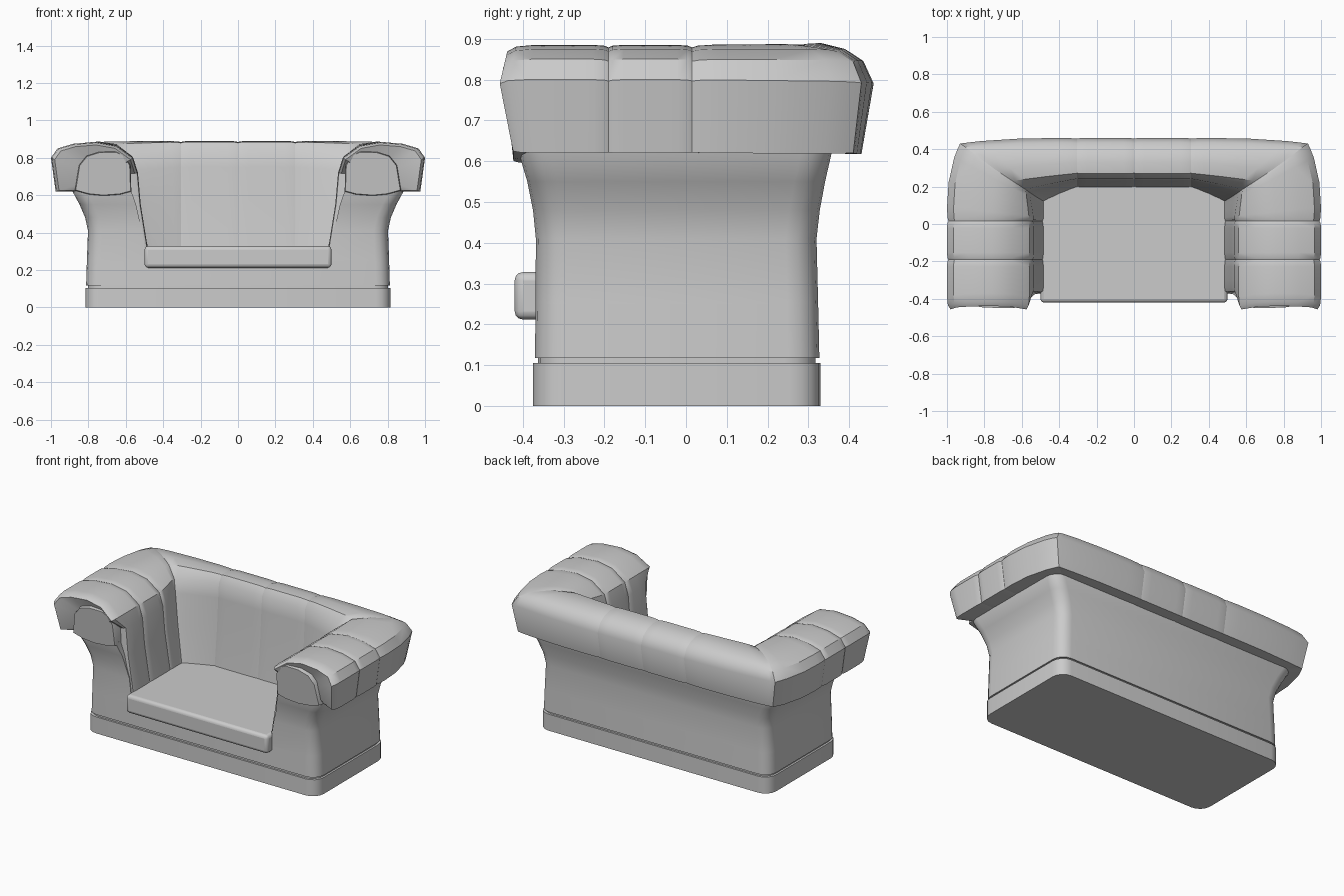
import bpy, bmesh, math

cube = bpy.data.objects.get("Cube")
if cube:
    bpy.data.objects.remove(cube, do_unlink=True)

# One upholstery colour
grey = bpy.data.materials.new("grey upholstery")
grey.use_nodes = True
COLOUR = (0.6, 0.6, 0.6, 1)
grey.diffuse_color = COLOUR
grey.node_tree.nodes["Principled BSDF"].inputs["Base Color"].default_value = COLOUR


def finish(name, bm, angle=35, bevel=0, mirror=False):
    bmesh.ops.recalc_face_normals(bm, faces=bm.faces)
    mesh = bpy.data.meshes.new(name)
    bm.to_mesh(mesh)
    bm.free()
    mesh.materials.append(grey)
    obj = bpy.data.objects.new(name, mesh)
    bpy.context.collection.objects.link(obj)
    if bevel:
        mod = obj.modifiers.new("soft edges", 'BEVEL')
        mod.width, mod.segments = bevel, 3
        mod.limit_method, mod.angle_limit = 'ANGLE', math.radians(50)
    if mirror:
        obj.modifiers.new("other side", 'MIRROR').use_clip = False
    bpy.ops.object.select_all(action='DESELECT')
    obj.select_set(True)
    bpy.context.view_layer.objects.active = obj
    bpy.ops.object.shade_smooth_by_angle(angle=math.radians(angle))
    return obj


def loft(rings, fan_end=None):
    """Skin a row of closed rings and cap both ends."""
    bm = bmesh.new()
    rows = [[bm.verts.new(p) for p in ring] for ring in rings]
    n = len(rows[0])
    for a, b in zip(rows, rows[1:]):
        for i in range(n):
            j = (i + 1) % n
            bm.faces.new((a[i], a[j], b[j], b[i]))
    bm.faces.new(rows[0])
    if fan_end:
        tip = bm.verts.new(fan_end)
        for i in range(n):
            bm.faces.new((rows[-1][i], rows[-1][(i + 1) % n], tip))
    else:
        bm.faces.new(rows[-1])
    return bm


def mix(a, b, t):
    return a + (b - a) * t


# Base and body outlines
def outer(hx, front, back, r=0.075, steps=4):
    """Rounded outline, starting and ending at the middle of the front."""
    corners = [(hx - r, front + r, -90), (hx - r, back - r, 0),
               (r - hx, back - r, 90), (r - hx, front + r, 180)]
    pts = []
    for cx, cy, start in corners:
        for k in range(steps + 1):
            a = math.radians(start + 90 * k / steps)
            pts.append((cx + r * math.cos(a), cy + r * math.sin(a)))
    return pts


def ring_at(z, hx, front, back, inner=None):
    pts = outer(hx, front, back)
    if inner:
        pts += [(-inner, front), (-inner, 0.26), (inner, 0.26), (inner, front)]
    return [(x, y, z) for x, y in pts]


finish("plinth", loft([ring_at(0, 0.815, -0.375, 0.33),
                       ring_at(0.105, 0.815, -0.375, 0.33)]))
finish("groove", loft([ring_at(0.09, 0.803, -0.363, 0.318),
                       ring_at(0.13, 0.803, -0.363, 0.318)]))
finish("lower_body", loft([ring_at(0.117, 0.812, -0.37, 0.327),
                           ring_at(0.25, 0.808, -0.369, 0.324)]))
flare = [(0.25, 0.808, -0.369, 0.324, 0.49), (0.41, 0.802, -0.368, 0.32, 0.51),
         (0.48, 0.817, -0.375, 0.328, 0.53), (0.55, 0.847, -0.389, 0.341, 0.545),
         (0.62, 0.885, -0.41, 0.357, 0.57), (0.635, 0.885, -0.41, 0.357, 0.57)]
finish("upper_body", loft([ring_at(*f) for f in flare]))

# Matching cross-sections: arm (x, z), back (y, z) and the corner where they meet
ARM = [(0.84, 0.62), (0.975, 0.62), (1.0, 0.80), (0.965, 0.85), (0.88, 0.875), (0.76, 0.885),
       (0.65, 0.865), (0.56, 0.80), (0.535, 0.72), (0.52, 0.55), (0.48, 0.30), (0.60, 0.29)]
BACK = [(0.33, 0.62), (0.43, 0.617), (0.46, 0.79), (0.435, 0.845), (0.39, 0.875), (0.33, 0.89),
        (0.27, 0.885), (0.24, 0.84), (0.233, 0.75), (0.22, 0.55), (0.195, 0.30), (0.28, 0.29)]
CORNER = [(0.80, 0.33), (0.90, 0.41), (0.93, 0.43), (0.90, 0.41), (0.85, 0.37), (0.74, 0.29),
          (0.65, 0.23), (0.58, 0.185), (0.56, 0.17), (0.53, 0.15), (0.48, 0.12), (0.55, 0.25)]
SEAM = [(0, 0.97), (0.05, 0.99), (0.18, 1), (0.5, 1), (0.82, 1), (0.95, 0.99), (1, 0.97)]


def pinch(profile, s, centre):
    return [(mix(centre[0], u, s), mix(centre[1], z, s)) for u, z in profile]


def arm_section(s):
    return pinch(ARM, s, (0.75, 0.68))


def back_section(s):
    return pinch(BACK, s, (0.33, 0.70))


# Rolled arms: front, middle and corner sections
finish("arm_middle", loft([[(x, mix(-0.19, 0.015, t), z) for x, z in arm_section(s)]
                           for t, s in SEAM]), mirror=True)


def arm_end(scale, nose, low):
    """End ring that leans forward around the roll and stays back at the inner panel."""
    pts = []
    for i, (x, z) in enumerate(arm_section(scale)):
        lean = 0.035 * max(0, 1 - abs(z - 0.78) / 0.15)
        pts.append((x, nose - lean if 0 < i < 8 else low, z))
    return pts


front = [[(x, mix(-0.19, -0.40, t), z) for x, z in arm_section(s)] for t, s in SEAM[:4]]
front += [arm_end(1, -0.36, -0.34), arm_end(0.98, -0.405, -0.36), arm_end(0.92, -0.424, -0.365)]
finish("arm_front", loft(front, fan_end=(0.72, -0.37, 0.70)), mirror=True)

arm_wing, back_wing = [], []
for t, s in SEAM:
    a_ring, b_ring = [], []
    for i in range(len(ARM)):
        (x, za), (y, zb), (cx, cy) = arm_section(s)[i], back_section(s)[i], CORNER[i]
        zc = (za + zb) / 2
        bend = 3 if i < 5 else 1.2
        a_ring.append((mix(x, cx, t ** bend), mix(0.015, cy, t), mix(za, zc, t)))
        b_ring.append((mix(0.305, cx, t), mix(y, cy, t ** bend), mix(zb, zc, t)))
    arm_wing.append(a_ring)
    back_wing.append(b_ring)
finish("arm_corner", loft(arm_wing), mirror=True)
finish("back_corner", loft(back_wing), mirror=True)

# Centre back cushions
finish("back_middle", loft([[(mix(0, 0.305, t), y, z) for y, z in back_section(s)]
                            for t, s in SEAM]), mirror=True)

# Scroll panels on the arm fronts
SCROLL = [(0.57, 0.62), (0.575, 0.76), (0.60, 0.81), (0.65, 0.833), (0.74, 0.832), (0.81, 0.81),
          (0.85, 0.76), (0.872, 0.625), (0.80, 0.605), (0.72, 0.597), (0.63, 0.604)]
rings = []
for s, y in [(1, -0.36), (1, -0.41), (0.97, -0.423)]:
    rings.append([(mix(0.72, x, s), y - 0.12 * max(0, z - 0.62) * (y < -0.4), mix(0.71, z, s))
                  for x, z in SCROLL])
finish("arm_scroll", loft(rings), mirror=True)

# Seat cushion
bm = bmesh.new()
bmesh.ops.create_cube(bm, size=1)
for v in bm.verts:
    v.co = (v.co.x, mix(-0.42, 0.24, v.co.y + 0.5), mix(0.212, 0.328, v.co.z + 0.5))
finish("seat_cushion", bm, bevel=0.02)
